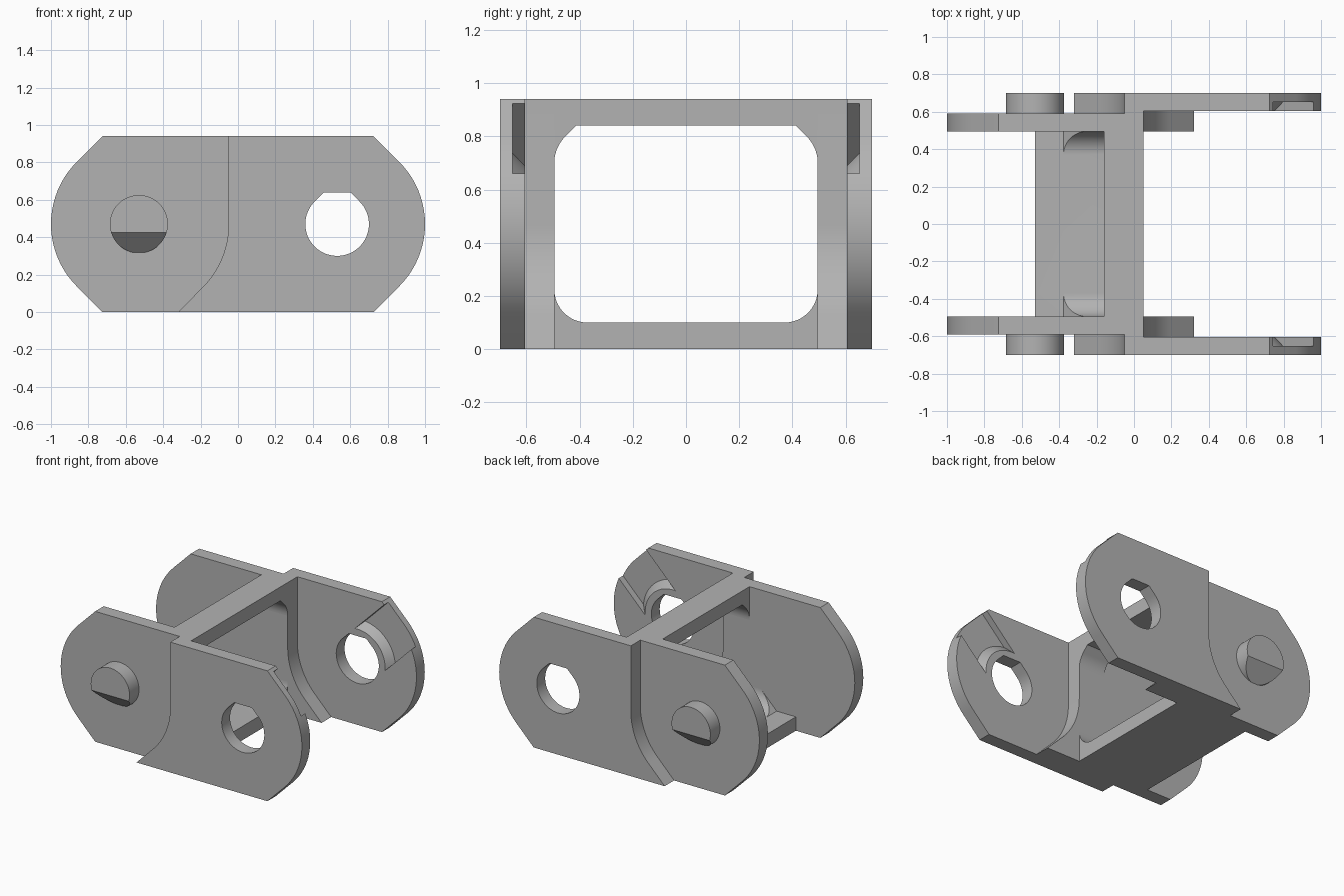
import bpy, bmesh, math
from mathutils import Vector, Matrix

if "Cube" in bpy.data.objects:
    bpy.data.objects.remove(bpy.data.objects["Cube"], do_unlink=True)

grey = bpy.data.materials.new("plain grey")
grey.use_nodes = True
grey.diffuse_color = (0.45, 0.45, 0.45, 1)
grey.node_tree.nodes["Principled BSDF"].inputs["Base Color"].default_value = (0.45, 0.45, 0.45, 1)

H = 0.94             # overall height
PX, PZ = 0.53, 0.47  # pivot centre
INNER, STEP_IN, STEP_OUT, OUTER = 0.495, 0.592, 0.605, 0.70


def arc(cx, cz, r, a0, a1, n=20):
    angles = [math.radians(a0 + (a1 - a0) * i / n) for i in range(n + 1)]
    return [(cx + r * math.cos(a), cz + r * math.sin(a)) for a in angles]


def flip(points):
    return [(-x, z) for x, z in points]


def finish(name, bm):
    bmesh.ops.recalc_face_normals(bm, faces=bm.faces[:])
    mesh = bpy.data.meshes.new(name)
    bm.to_mesh(mesh)
    bm.free()
    mesh.materials.append(grey)
    obj = bpy.data.objects.new(name, mesh)
    bpy.context.collection.objects.link(obj)
    return obj


def prism(points, a, b, axis="y"):
    """Extrude a profile: (x, z) along y, or (y, z) along x."""
    bm = bmesh.new()
    if axis == "y":
        verts = [bm.verts.new((u, a, w)) for u, w in points]
        step = Vector((0, b - a, 0))
    else:
        verts = [bm.verts.new((a, u, w)) for u, w in points]
        step = Vector((b - a, 0, 0))
    face = bm.faces.new(verts)
    new = bmesh.ops.extrude_face_region(bm, geom=[face])["geom"]
    bmesh.ops.translate(bm, vec=step, verts=[g for g in new if isinstance(g, bmesh.types.BMVert)])
    return bm


def cut(obj, cutter):
    """Subtract the cutter, then discard it."""
    cutter.hide_render = True
    mod = obj.modifiers.new("cut", "BOOLEAN")
    mod.operation, mod.solver, mod.object = "DIFFERENCE", "EXACT", cutter
    deps = bpy.context.evaluated_depsgraph_get()
    mesh = bpy.data.meshes.new_from_object(obj.evaluated_get(deps))
    obj.modifiers.clear()
    obj.data = mesh
    bpy.data.objects.remove(cutter, do_unlink=True)


# Profiles shared by both kinds of side plate
flat = PZ * (math.sqrt(2) - 1)
round_end = [(-PX - flat, H)] + arc(-PX, PZ, PZ, 135, 225) + [(-PX - flat, 0)]
clearance = arc(PX, PZ, 0.48, 225, 180)
stepped_edge = [(0.32, 0)] + clearance + [(0.05, H)]
plate = round_end + stepped_edge
web = flip(stepped_edge)[::-1] + stepped_edge
hole_r = 0.17
hole_flat = hole_r * (math.sqrt(2) - 1)
hole = arc(PX, PZ, hole_r, 135, 405, 48) + [(PX + hole_flat, PZ + hole_r), (PX - hole_flat, PZ + hole_r)]

parts = []
for side, s in (("front", -1), ("back", 1)):
    parts.append(finish(side + "_inner_plate", prism(plate, s * INNER, s * STEP_IN)))
    parts.append(finish(side + "_plate_web", prism(web, s * STEP_IN, s * STEP_OUT)))

    # Outer plate with its pivot hole
    outer = finish(side + "_outer_plate", prism(flip(plate), s * STEP_OUT, s * OUTER))
    cut(outer, finish("hole_cutter", prism(hole, s * 0.5, s * 0.8)))

    # Diagonal lead-in slot on the inner face, ending in a sloped collar
    d = math.sqrt(0.5)
    band = [(PX + d * (t - p), PZ + d * (t + p)) for t, p in
            ((0, -hole_r), (0.7, -hole_r), (0.7, hole_r), (0, hole_r))]
    slot = finish("slot_cutter", prism(band, s * 0.595, s * 0.653))
    bm = bmesh.new()
    bmesh.ops.create_cone(bm, cap_ends=True, segments=96, radius1=0.20, radius2=0.30, depth=0.10,
                          matrix=Matrix.Translation((PX, s * 0.635, PZ)) @
                          Matrix.Rotation(-s * math.pi / 2, 4, "X"))
    cut(slot, finish("collar_cutter", bm))
    cut(outer, slot)
    parts.append(outer)

    # Pivot pin with a sloped underside
    bm = prism(arc(-PX, PZ, 0.155, 0, 354, 59), s * STEP_IN, s * OUTER)
    res = bmesh.ops.bisect_plane(bm, geom=bm.verts[:] + bm.edges[:] + bm.faces[:],
                                 plane_co=(0, s * OUTER, 0.425), plane_no=(0, s, -1),
                                 clear_outer=True)
    bmesh.ops.holes_fill(bm, edges=[e for e in bm.edges if e.is_boundary], sides=0)
    parts.append(finish(side + "_pivot_pin", bm))

# Top crossbar with braced corners
r = 0.14
brace = [(INNER, H)] + arc(INNER - r, 0.84 - r, r, 0, 45, 10) + [(INNER - r + r * (math.sqrt(2) - 1), 0.84)]
parts.append(finish("top_crossbar", prism(brace + flip(brace)[::-1], -0.16, 0.05, "x")))

# Bottom floor with rounded corners, swept back below the pivot
r = 0.125
corner = [(INNER, 0)] + arc(INNER - r, 0.10 + r, r, 0, -90, 16)
floor = finish("bottom_crossbar", prism(corner + flip(corner)[::-1], -PX, 0.05, "x"))
sweep = [(-0.7, 0.10), (-0.377, 0.10)] + arc(-PX, PZ, 0.37, -45, 0) + [(-0.16, 0.7), (-0.7, 0.7)]
cut(floor, finish("sweep_cutter", prism(sweep, -0.7, 0.7)))
parts.append(floor)

# Smooth the curved walls, keep the edges sharp
bpy.ops.object.select_all(action="DESELECT")
for obj in parts:
    obj.select_set(True)
bpy.context.view_layer.objects.active = parts[0]
bpy.ops.object.shade_smooth_by_angle(angle=math.radians(25))
